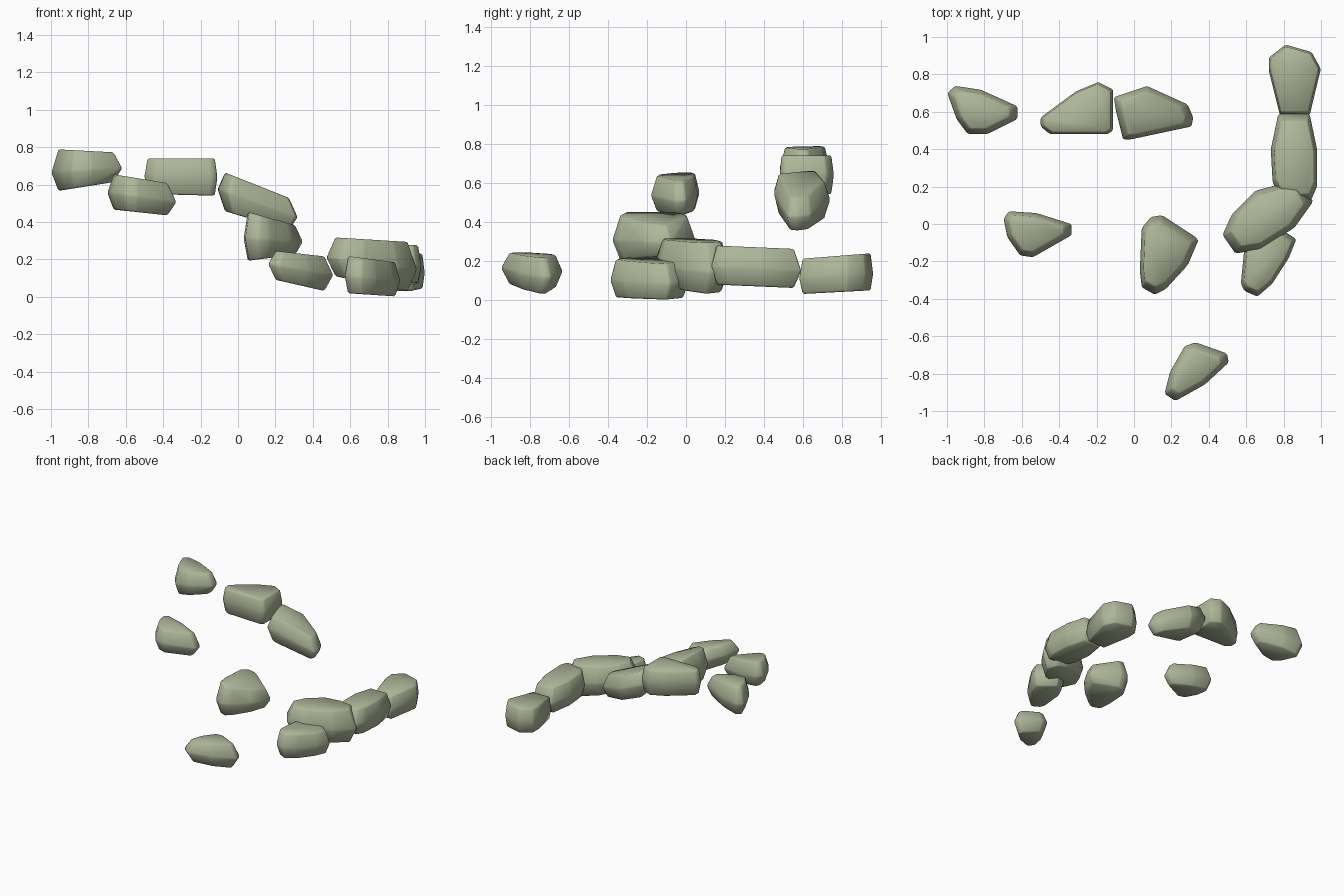
import bpy, bmesh, math
from mathutils import Vector

cube = bpy.data.objects.get("Cube")
if cube:
    bpy.data.objects.remove(cube, do_unlink=True)

# One mossy stone colour
stone = bpy.data.materials.new("moss_grey_stone")
stone.use_nodes = True
stone.diffuse_color = (0.42, 0.47, 0.32, 1)
stone.node_tree.nodes["Principled BSDF"].inputs["Base Color"].default_value = stone.diffuse_color


def rock(name, outline, axis, bottom, top, inset=0.75, ridge=0.45):
    """Faceted boulder: a plan outline at its ridge, shrunk towards a sloping top and bottom.

    bottom and top give the height at both ends of the chosen plan axis."""
    points = [Vector(p) for p in outline]
    centre = sum(points, Vector((0, 0))) / len(points)
    first = min(p[axis] for p in points)
    last = max(p[axis] for p in points)
    bm = bmesh.new()
    for level, scale in ((0, inset), (ridge, 1), (1, inset)):
        for p in points:
            q = centre + (p - centre) * scale
            t = (q[axis] - first) / (last - first)
            low = bottom[0] + (bottom[1] - bottom[0]) * t
            high = top[0] + (top[1] - top[0]) * t
            bm.verts.new((q.x, q.y, low + (high - low) * level))
    hull = bmesh.ops.convex_hull(bm, input=bm.verts)
    loose = [v for v in hull["geom_interior"] if isinstance(v, bmesh.types.BMVert)]
    bmesh.ops.delete(bm, geom=loose, context="VERTS")
    # Merge flat areas, then knock the corners off
    bmesh.ops.dissolve_limit(bm, angle_limit=math.radians(4), verts=bm.verts, edges=bm.edges)
    bmesh.ops.bevel(bm, geom=bm.edges[:], offset=0.008, segments=1, affect="EDGES", clamp_overlap=True)
    bmesh.ops.recalc_face_normals(bm, faces=bm.faces)
    mesh = bpy.data.meshes.new(name)
    bm.to_mesh(mesh)
    bm.free()
    mesh.materials.append(stone)
    ob = bpy.data.objects.new(name, mesh)
    bpy.context.collection.objects.link(ob)
    bpy.ops.object.select_all(action="DESELECT")
    ob.select_set(True)
    bpy.context.view_layer.objects.active = ob
    bpy.ops.object.shade_smooth_by_angle(angle=math.radians(60))
    return ob


X, Y = 0, 1

# High stones on the right side
rock("high_back_rock",
     [(-1, .7), (-.96, .74), (-.82, .72), (-.62, .63), (-.62, .56), (-.78, .48), (-.89, .48), (-.95, .56)],
     X, bottom=(.56, .62), top=(.79, .77), inset=.78)
rock("high_front_rock",
     [(-.7, .03), (-.67, .07), (-.52, .06), (-.33, 0), (-.33, -.06), (-.54, -.18), (-.61, -.17), (-.68, -.07)],
     X, bottom=(.47, .43), top=(.66, .6), inset=.78)

# Stepping stones along the back
rock("back_block_rock",
     [(-.5, .52), (-.5, .57), (-.31, .71), (-.19, .76), (-.11, .72), (-.11, .5), (-.14, .48), (-.45, .48)],
     X, bottom=(.55, .54), top=(.74, .74), inset=.92, ridge=.5)
rock("back_sloping_rock",
     [(-.11, .68), (.07, .74), (.29, .64), (.32, .57), (.31, .52), (-.02, .45), (-.06, .45), (-.1, .61)],
     X, bottom=(.47, .34), top=(.68, .51), inset=.8, ridge=.5)

# Middle and front stones
rock("middle_rock",
     [(.03, -.25), (.04, -.02), (.09, .04), (.15, .05), (.35, -.08), (.29, -.22), (.17, -.35), (.11, -.38), (.04, -.34)],
     X, bottom=(.19, .23), top=(.46, .37), inset=.8)
rock("front_rock",
     [(.16, -.91), (.19, -.79), (.27, -.65), (.33, -.63), (.5, -.69), (.51, -.74), (.38, -.86), (.22, -.95)],
     X, bottom=(.1, .02), top=(.25, .21), inset=.75, ridge=.5)

# Low wall along the left side
rock("wall_end_rock",
     [(.72, .82), (.72, .89), (.81, .96), (.95, .92), (1, .83), (.94, .58), (.78, .58)],
     Y, bottom=(.03, .05), top=(.21, .24), inset=.92)
rock("wall_middle_rock",
     [(.73, .4), (.77, .59), (.94, .59), (.98, .4), (.98, .2), (.95, .13), (.8, .12), (.74, .22)],
     Y, bottom=(.08, .06), top=(.28, .26), inset=.85)
rock("wall_corner_rock",
     [(.47, -.06), (.52, .05), (.65, .18), (.8, .22), (.91, .21), (.96, .12), (.86, -.02), (.67, -.14), (.54, -.16)],
     X, bottom=(.12, .02), top=(.32, .29), inset=.8)
rock("wall_front_rock",
     [(.57, -.32), (.59, -.12), (.64, -.02), (.72, .02), (.87, -.08), (.83, -.18), (.74, -.32), (.66, -.39), (.59, -.36)],
     X, bottom=(.02, 0), top=(.22, .18), inset=.85)
